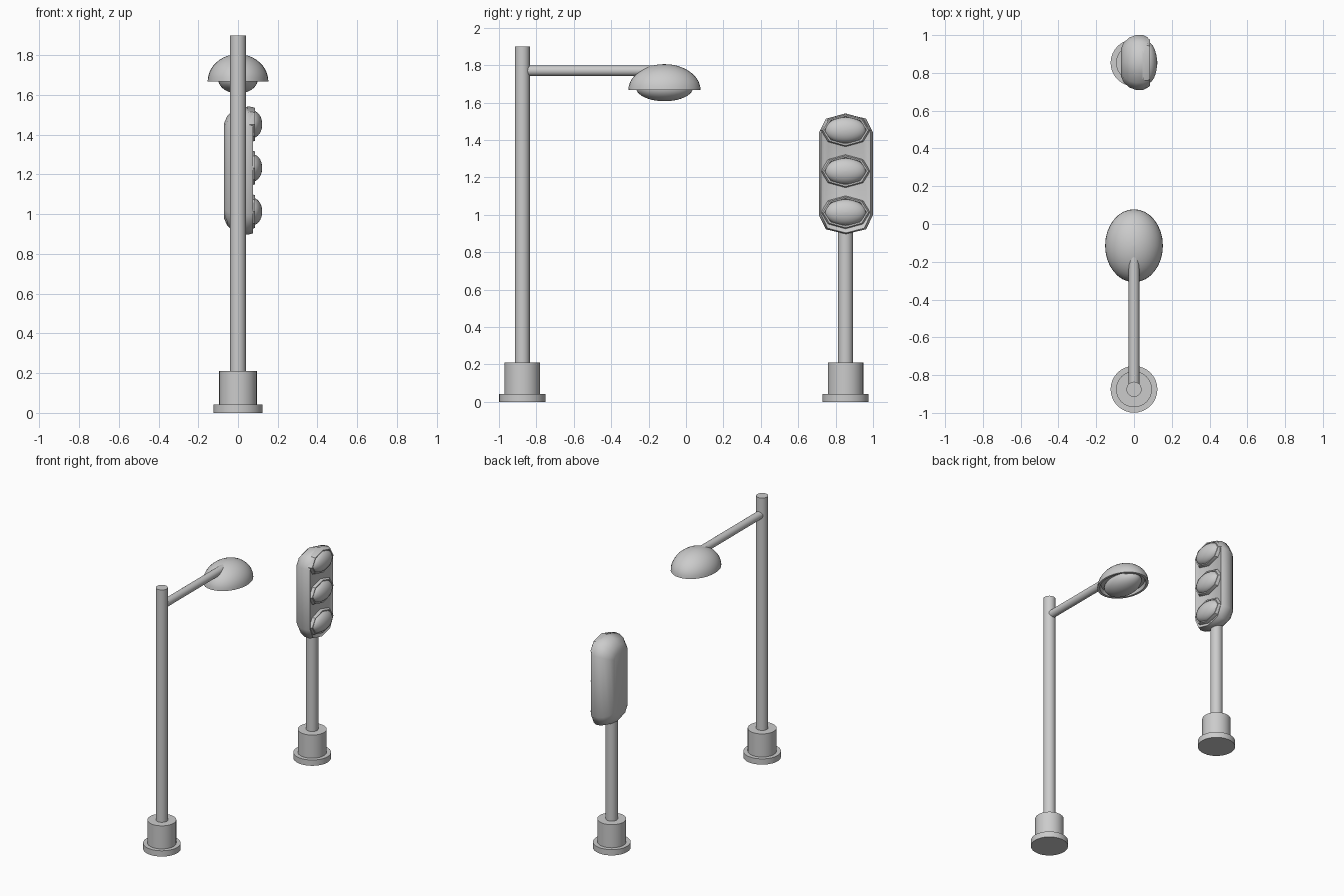
import bpy, bmesh, math
from mathutils import Vector

if "Cube" in bpy.data.objects:
    bpy.data.objects.remove(bpy.data.objects["Cube"])


def skin(name, rings, cap=(True, True), angle=35):
    """Join a list of equal-length closed rings into a surface."""
    bm = bmesh.new()
    rows = [[bm.verts.new(p) for p in r] for r in rings]
    n = len(rows[0])
    for a, b in zip(rows, rows[1:]):
        for i in range(n):
            j = (i + 1) % n
            bm.faces.new((a[i], a[j], b[j], b[i]))
    if cap[0]:
        bm.faces.new(rows[0])
    if cap[1]:
        bm.faces.new(rows[-1])
    bmesh.ops.recalc_face_normals(bm, faces=bm.faces)
    me = bpy.data.meshes.new(name)
    bm.to_mesh(me)
    bm.free()
    ob = bpy.data.objects.new(name, me)
    bpy.context.collection.objects.link(ob)
    bpy.ops.object.select_all(action='DESELECT')
    ob.select_set(True)
    bpy.context.view_layer.objects.active = ob
    bpy.ops.object.shade_smooth_by_angle(angle=math.radians(angle))
    return ob


def ring(c, u, v, n):
    c, u, v = Vector(c), Vector(u), Vector(v)
    return [c + u * math.cos(math.tau * i / n) + v * math.sin(math.tau * i / n)
            for i in range(n)]


def lathe_z(name, y, profile, sx=1, sy=1, n=32):
    return skin(name, [ring((0, y, z), (r * sx, 0, 0), (0, r * sy, 0), n)
                       for r, z in profile])


def arc(r, z0, h, steps=10):
    """Quarter ellipse from the equator to near the pole."""
    return [(r * math.cos(t), z0 + h * math.sin(t))
            for t in (math.pi / 2 * i / (steps + 0.15) for i in range(steps + 1))]


LAMP_Y, LIGHT_Y, HEAD_Y = -0.875, 0.853, -0.115

# Stepped bases and poles
for label, y, top in (("street_lamp", LAMP_Y, 1.9), ("traffic_light", LIGHT_Y, 0.96)):
    lathe_z(label + "_post", y, [(0.124, 0), (0.124, 0.042), (0.095, 0.042),
                                 (0.095, 0.21), (0.04, 0.21), (0.04, top)])

# Lamp arm
skin("lamp_arm", [ring((0, y, 1.77), (0.028, 0, 0), (0, 0, 0.028), 24)
                  for y in (-0.86, -0.16)])

# Lamp shade with hollow underside, and bulb below it
lathe_z("lamp_shade", HEAD_Y,
        [(0.4, 1.695), (0.85, 1.69), (0.9, 1.667)] + arc(1, 1.667, 0.138),
        sx=0.153, sy=0.193)
lathe_z("lamp_bulb", HEAD_Y, [(0.9, 1.7)] + arc(1, 1.68, -0.073), sx=0.1, sy=0.153)

# Traffic light housing: octagonal sections lofted along x, stretched in z


def section(x, hy, hz, mid):
    pts = [(1, mid), (0.74, hz - 0.025), (0, hz), (-0.74, hz - 0.025),
           (-1, mid), (-1, -mid), (-0.74, 0.025 - hz), (0, -hz),
           (0.74, 0.025 - hz), (1, -mid)]
    return [Vector((x, LIGHT_Y + 0.002 + hy * a, 1.218 + b)) for a, b in pts]


skin("light_housing", [section(-0.07, 0.07, 0.24, 0.19),
                       section(-0.055, 0.105, 0.275, 0.205),
                       section(-0.025, 0.132, 0.305, 0.215),
                       section(0.01, 0.145, 0.318, 0.22),
                       section(0.05, 0.145, 0.321, 0.22),
                       section(0.075, 0.132, 0.315, 0.218),
                       section(0.066, 0.115, 0.3, 0.21)], angle=50)

# Three signal lamps, each in an octagonal surround
for label, z in (("top", 1.452), ("middle", 1.233), ("bottom", 1.013)):
    def oval(x, hy, hz, n):
        return ring((x, LIGHT_Y, z), (0, hy, 0), (0, 0, hz), n)
    skin(label + "_surround", [oval(0.045, 0.135, 0.09, 8), oval(0.07, 0.132, 0.088, 8),
                               oval(0.086, 0.122, 0.082, 8), oval(0.084, 0.113, 0.074, 8),
                               oval(0.066, 0.105, 0.066, 8)])
    skin(label + "_signal", [oval(x, 0.11 * r, 0.07 * r, 28)
                             for r, x in [(1, 0.05)] + arc(1, 0.07, 0.052, 8)])
